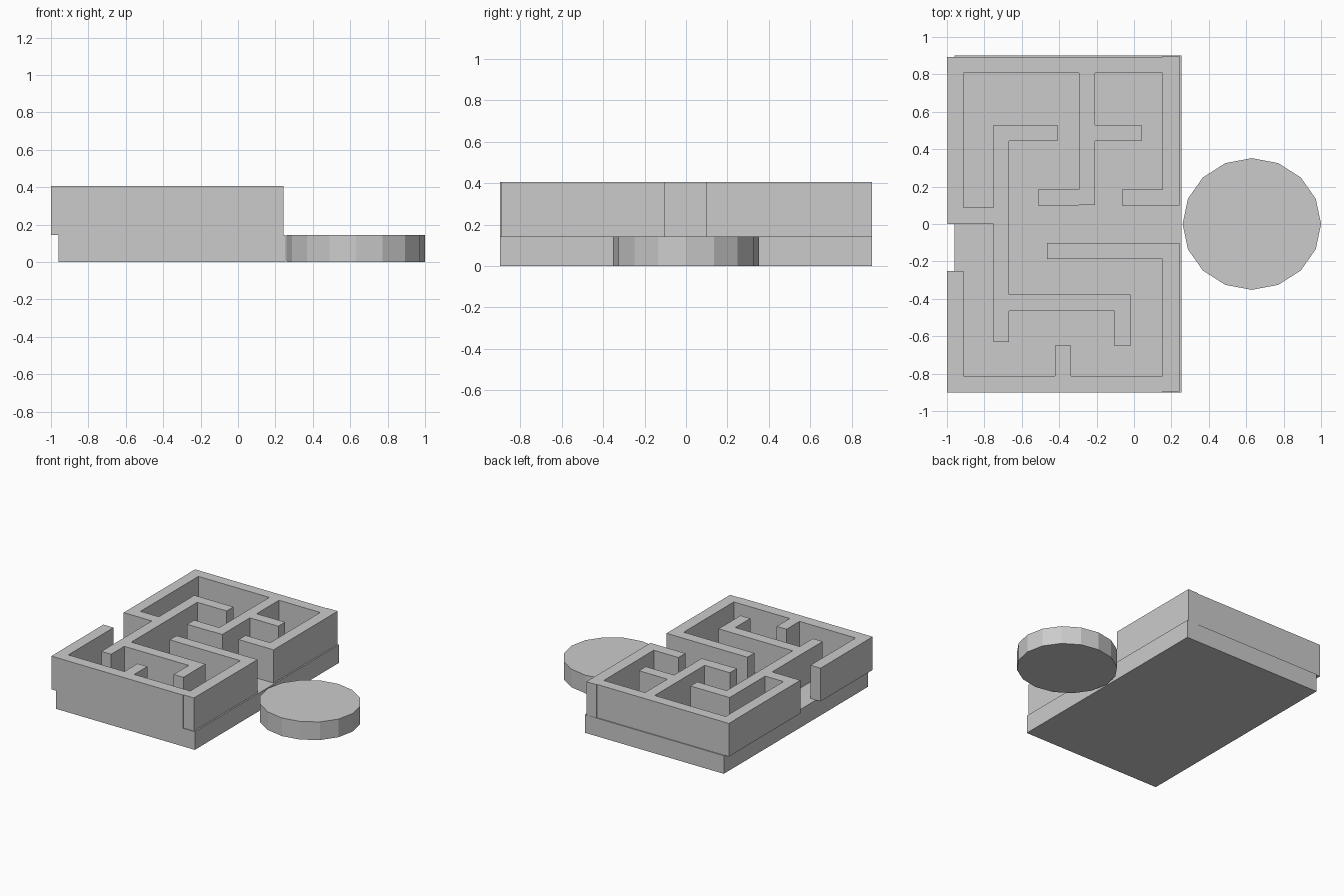
import bpy, bmesh

if "Cube" in bpy.data.objects:
    bpy.data.objects.remove(bpy.data.objects["Cube"])

BASE_TOP, WALL_TOP = 0.143, 0.405


def box(name, x0, x1, y0, y1, z0=BASE_TOP, z1=WALL_TOP):
    bm = bmesh.new()
    bmesh.ops.create_cube(bm, size=1)
    for v in bm.verts:
        v.co.x = x1 if v.co.x > 0 else x0
        v.co.y = y1 if v.co.y > 0 else y0
        v.co.z = z1 if v.co.z > 0 else z0
    mesh = bpy.data.meshes.new(name)
    bm.to_mesh(mesh)
    bm.free()
    ob = bpy.data.objects.new(name, mesh)
    bpy.context.collection.objects.link(ob)
    return ob


# Slab under the maze
box("base_slab", -0.96, 0.253, -0.9, 0.9, 0, BASE_TOP)

# Outer walls
box("back_wall", -1.0, 0.152, 0.808, 0.892)
box("front_wall", -1.0, 0.152, -0.9, -0.813)
box("right_wall_back", 0.152, 0.242, 0.098, 0.898)
box("right_wall_front", 0.152, 0.242, -0.895, -0.102)
box("left_wall_back", -0.998, -0.912, 0.0, 0.808)
box("left_wall_front", -1.0, -0.912, -0.813, -0.25)

# Inner maze walls
box("left_link_wall", -0.912, -0.752, 0.0, 0.087)
box("long_spine_wall", -0.752, -0.667, -0.63, 0.53)
box("spine_hook", -0.667, -0.41, 0.445, 0.53)
box("front_cross_wall", -0.667, -0.02, -0.465, -0.378)
box("front_cross_hook", -0.105, -0.02, -0.652, -0.465)
box("front_stub", -0.422, -0.337, -0.813, -0.65)
box("middle_cross_wall", -0.465, 0.152, -0.188, -0.102)
box("back_spine_wall", -0.293, -0.208, 0.101, 0.808)
box("back_spine_foot", -0.513, -0.293, 0.098, 0.185)
box("back_spine_arm", -0.208, 0.04, 0.445, 0.53)
box("right_inner_wall", -0.063, 0.152, 0.098, 0.185)

# Round platform at the exit
bpy.ops.mesh.primitive_cylinder_add(vertices=16, radius=1, depth=1,
                                    location=(0.63, 0, BASE_TOP / 2))
disc = bpy.context.object
disc.name = "round_platform"
disc.scale = (0.37, 0.352, BASE_TOP)
